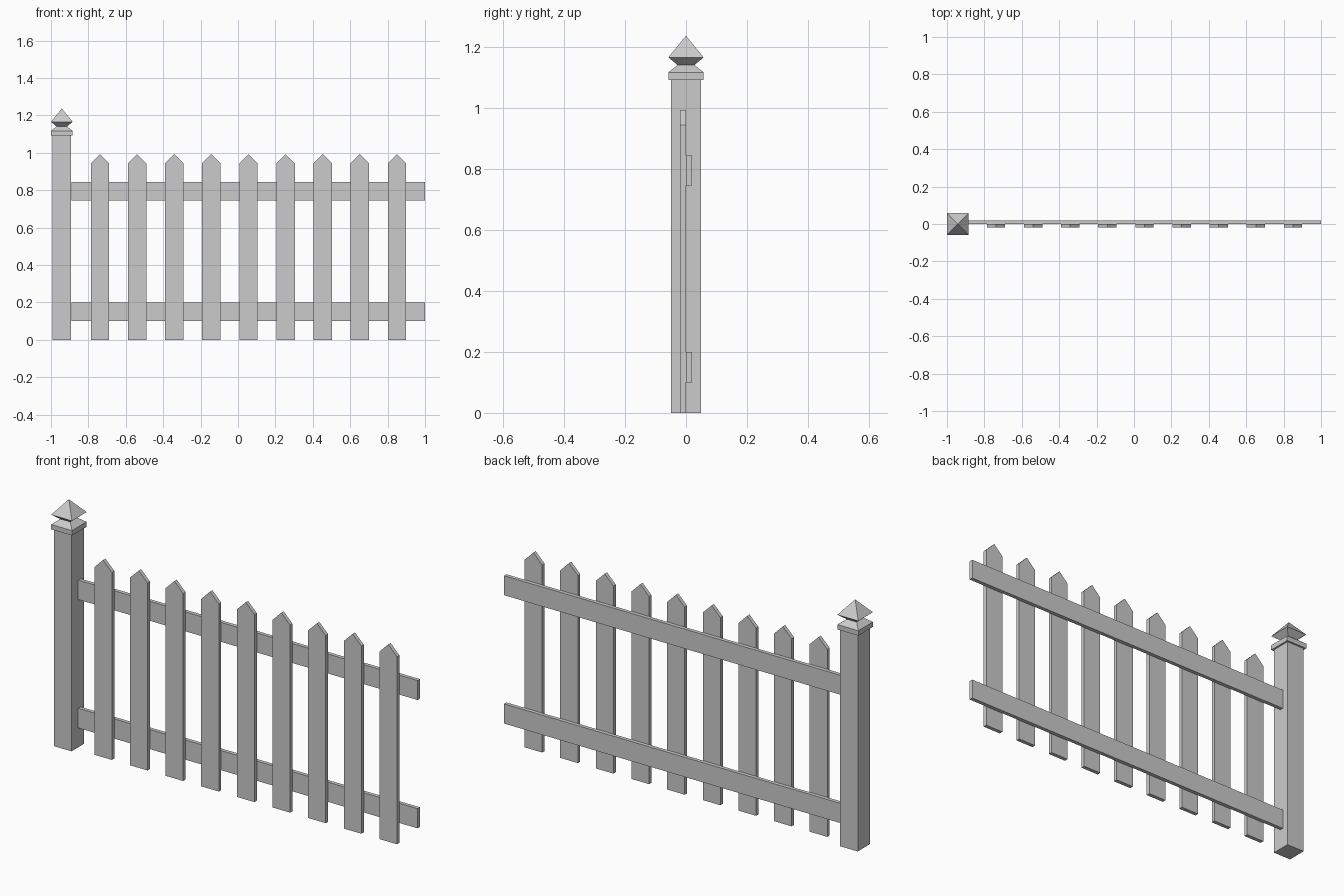
import bpy, bmesh

if "Cube" in bpy.data.objects:
    bpy.data.objects.remove(bpy.data.objects["Cube"])


def make_object(name, bm):
    bmesh.ops.recalc_face_normals(bm, faces=bm.faces)
    mesh = bpy.data.meshes.new(name)
    bm.to_mesh(mesh)
    bm.free()
    obj = bpy.data.objects.new(name, mesh)
    bpy.context.collection.objects.link(obj)
    return obj


def board(name, outline, y0, y1):
    """Extrude an x-z outline from y0 to y1."""
    bm = bmesh.new()
    face = bm.faces.new([bm.verts.new((x, y0, z)) for x, z in outline])
    out = bmesh.ops.extrude_face_region(bm, geom=[face])
    moved = [g for g in out["geom"] if isinstance(g, bmesh.types.BMVert)]
    bmesh.ops.translate(bm, verts=moved, vec=(0, y1 - y0, 0))
    return make_object(name, bm)


def square_stack(name, cx, profile, tip=None):
    """Skin square sections (half width, z), with an optional pointed tip."""
    bm = bmesh.new()
    corners = ((-1, -1), (1, -1), (1, 1), (-1, 1))
    rings = [[bm.verts.new((cx + sx * h, sy * h, z)) for sx, sy in corners]
             for h, z in profile]
    bm.faces.new(rings[0])
    for a, b in zip(rings, rings[1:]):
        for i in range(4):
            j = (i + 1) % 4
            bm.faces.new((a[i], a[j], b[j], b[i]))
    if tip is None:
        bm.faces.new(rings[-1])
    else:
        apex = bm.verts.new((cx, 0, tip))
        for i in range(4):
            bm.faces.new((rings[-1][i], rings[-1][(i + 1) % 4], apex))
    return make_object(name, bm)


# Post with its pointed finial cap
POST_X = -0.942
square_stack("post", POST_X, [(0.049, 0), (0.049, 1.092)])
square_stack("post_cap", POST_X,
             [(0.058, 1.092), (0.058, 1.117), (0.028, 1.141), (0.058, 1.166)],
             tip=1.237)

# Horizontal rails behind the pickets
for name, z0, z1 in (("lower_rail", 0.10, 0.199), ("upper_rail", 0.746, 0.844)):
    board(name, [(-0.89, z0), (1, z0), (1, z1), (-0.89, z1)], 0, 0.019)

# Pointed pickets
for i in range(9):
    x = -0.738 + i * 0.1985
    w = 0.049
    board(f"picket_{i + 1}",
          [(x - w, 0), (x + w, 0), (x + w, 0.944), (x, 0.993), (x - w, 0.944)],
          -0.019, 0)
